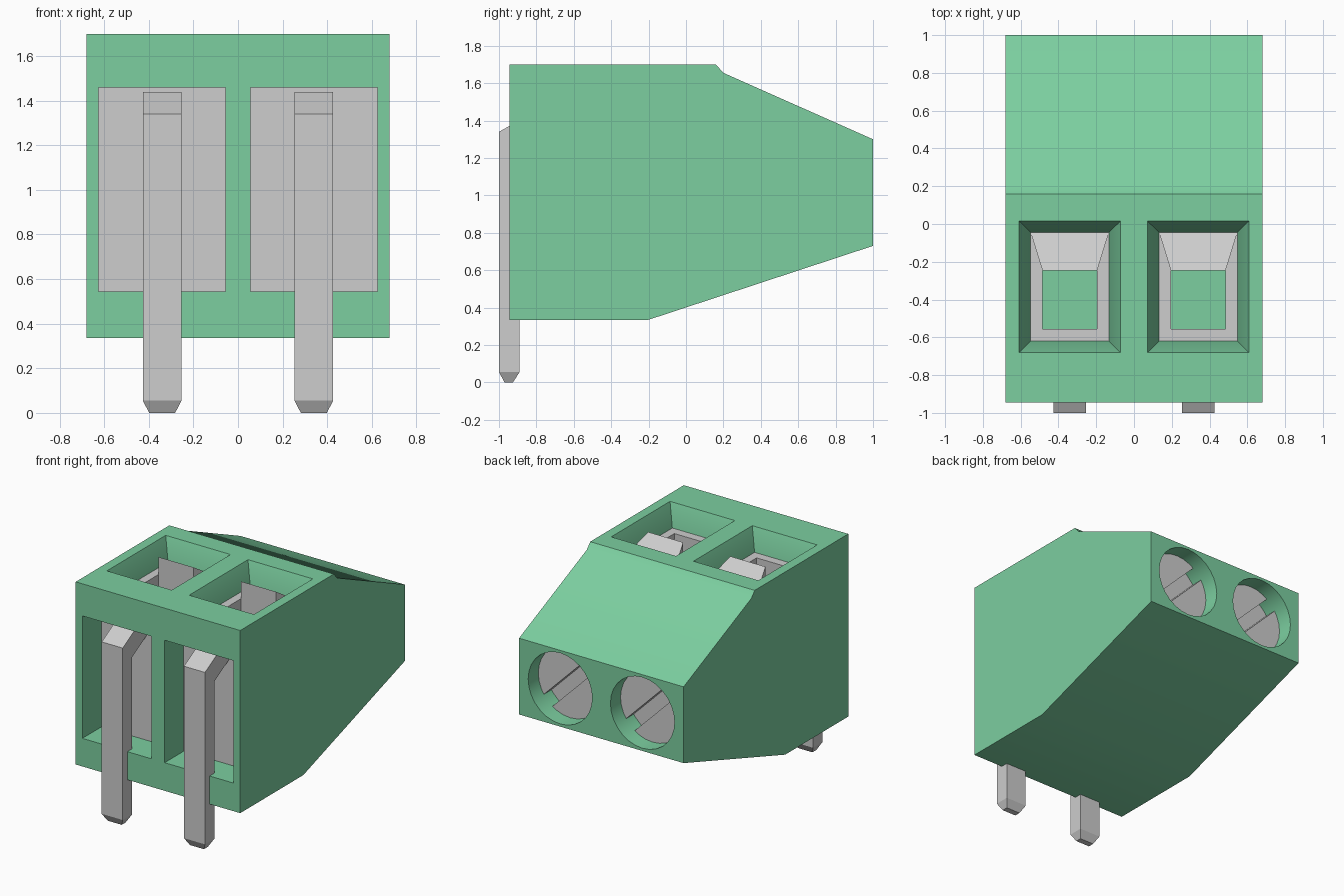
import bpy, bmesh, math
from mathutils import Vector, Matrix

cube = bpy.data.objects.get("Cube")
if cube:
    bpy.data.objects.remove(cube, do_unlink=True)


def material(name, rgb):
    m = bpy.data.materials.new(name)
    m.use_nodes = True
    m.diffuse_color = (*rgb, 1)
    m.node_tree.nodes["Principled BSDF"].inputs["Base Color"].default_value = (*rgb, 1)
    return m


GREEN = material("green_plastic", (0.2, 0.62, 0.35))
METAL = material("grey_metal", (0.61, 0.61, 0.61))


def finish(name, bm, mat):
    bmesh.ops.recalc_face_normals(bm, faces=bm.faces)
    me = bpy.data.meshes.new(name)
    bm.to_mesh(me)
    bm.free()
    me.materials.append(mat)
    ob = bpy.data.objects.new(name, me)
    bpy.context.collection.objects.link(ob)
    return ob


def loft(name, rings, mat):
    """Closed solid through a list of equal-sized point rings."""
    bm = bmesh.new()
    loops = [[bm.verts.new(p) for p in ring] for ring in rings]
    n = len(loops[0])
    for a, b in zip(loops, loops[1:]):
        for i in range(n):
            bm.faces.new((a[i], a[(i + 1) % n], b[(i + 1) % n], b[i]))
    bm.faces.new(loops[0])
    bm.faces.new(loops[-1])
    return finish(name, bm, mat)


def prism(name, profile, x0, x1, mat):
    return loft(name, [[(x, y, z) for y, z in profile] for x in (x0, x1)], mat)


def rect(cx, hx, y0, y1, z):
    return [(cx - hx, y0, z), (cx + hx, y0, z), (cx + hx, y1, z), (cx - hx, y1, z)]


def box(name, cx, hx, y0, y1, z0, z1, mat):
    return loft(name, [rect(cx, hx, y0, y1, z) for z in (z0, z1)], mat)


def cylinder(name, cx, cz, radius, y0, y1, mat):
    bm = bmesh.new()
    bmesh.ops.create_cone(bm, cap_ends=True, segments=28, radius1=radius,
                          radius2=radius, depth=y1 - y0,
                          matrix=Matrix.Translation((cx, (y0 + y1) / 2, cz))
                          @ Matrix.Rotation(math.pi / 2, 4, "X"))
    return finish(name, bm, mat)


def cut(target, cutter):
    cutter.hide_render = True
    mod = target.modifiers.new("cut", "BOOLEAN")
    mod.operation = "DIFFERENCE"
    mod.solver = "EXACT"
    mod.object = cutter
    bpy.context.view_layer.objects.active = target
    bpy.ops.object.modifier_apply(modifier=mod.name)
    bpy.data.objects.remove(cutter, do_unlink=True)


def smooth(ob):
    bpy.ops.object.select_all(action="DESELECT")
    ob.select_set(True)
    bpy.context.view_layer.objects.active = ob
    bpy.ops.object.shade_smooth_by_angle(angle=math.radians(30))


# Housing profile
body = prism("housing", [(-0.945, 0.335), (-0.2, 0.335), (1, 0.73), (1, 1.3),
                         (0.2, 1.655), (0.16, 1.7), (-0.945, 1.7)], -0.68, 0.68, GREEN)

SCREW_Z, SCREW_R = 1.015, 0.265

for side, cx in (("left", 0.34), ("right", -0.34)):
    # Pockets: front window, tapered wire entry, screw hole
    cut(body, box("window_cutter", cx, 0.285, -1.1, -0.7, 0.545, 1.46, GREEN))
    cut(body, loft("entry_cutter", [rect(cx, 0.268, -0.68, 0.015, 1.75),
                                    rect(cx, 0.268, -0.68, 0.015, 1.7),
                                    rect(cx, 0.207, -0.62, -0.045, 1.54),
                                    rect(cx, 0.207, -0.62, -0.045, 1.0)], GREEN))
    cut(body, cylinder("screw_cutter", cx, SCREW_Z, SCREW_R, 0.7, 1.1, GREEN))

    # Plate behind the front window
    box(side + "_contact_plate", cx, 0.285, -0.72, -0.7, 0.545, 1.46, METAL)

    # Clamp cage with its wire opening and sloped guide
    cage = box(side + "_clamp_cage", cx, 0.207, -0.62, -0.045, 1.0, 1.54, METAL)
    cut(cage, box("opening_cutter", cx, 0.145, -0.555, -0.245, 0.9, 1.6, METAL))
    base = [(cx - 0.207, -0.045), (cx + 0.207, -0.045),
            (cx + 0.145, -0.245), (cx - 0.145, -0.245)]
    loft(side + "_clamp_guide", [[(x, y, 1.53) for x, y in base],
                                 [(x, y, 1.67 if y < -0.2 else 1.54) for x, y in base]], METAL)

    # Pin with tapered tip, and its bent upper arm
    loft(side + "_pin", [rect(cx, 0.058, -0.97, -0.925, 0),
                         rect(cx, 0.087, -1, -0.89, 0.055),
                         rect(cx, 0.087, -1, -0.89, 1.23)], METAL)
    prism(side + "_pin_arm", [(-1, 1.23), (-1, 1.34), (-0.82, 1.44), (-0.71, 1.44),
                              (-0.71, 1.33), (-0.89, 1.23)], cx - 0.087, cx + 0.087, METAL)

    # Screw with a diagonal slot
    screw = cylinder(side + "_screw", cx, SCREW_Z, SCREW_R, 0.7, 0.88, METAL)
    slot = box("slot_cutter", 0, 0.4, 0.79, 1.0, -0.05, 0.05, METAL)
    slot.data.transform(Matrix.Translation((cx, 0, SCREW_Z))
                        @ Matrix.Rotation(math.pi / 4, 4, "Y"))
    cut(screw, slot)
    smooth(screw)

smooth(body)
